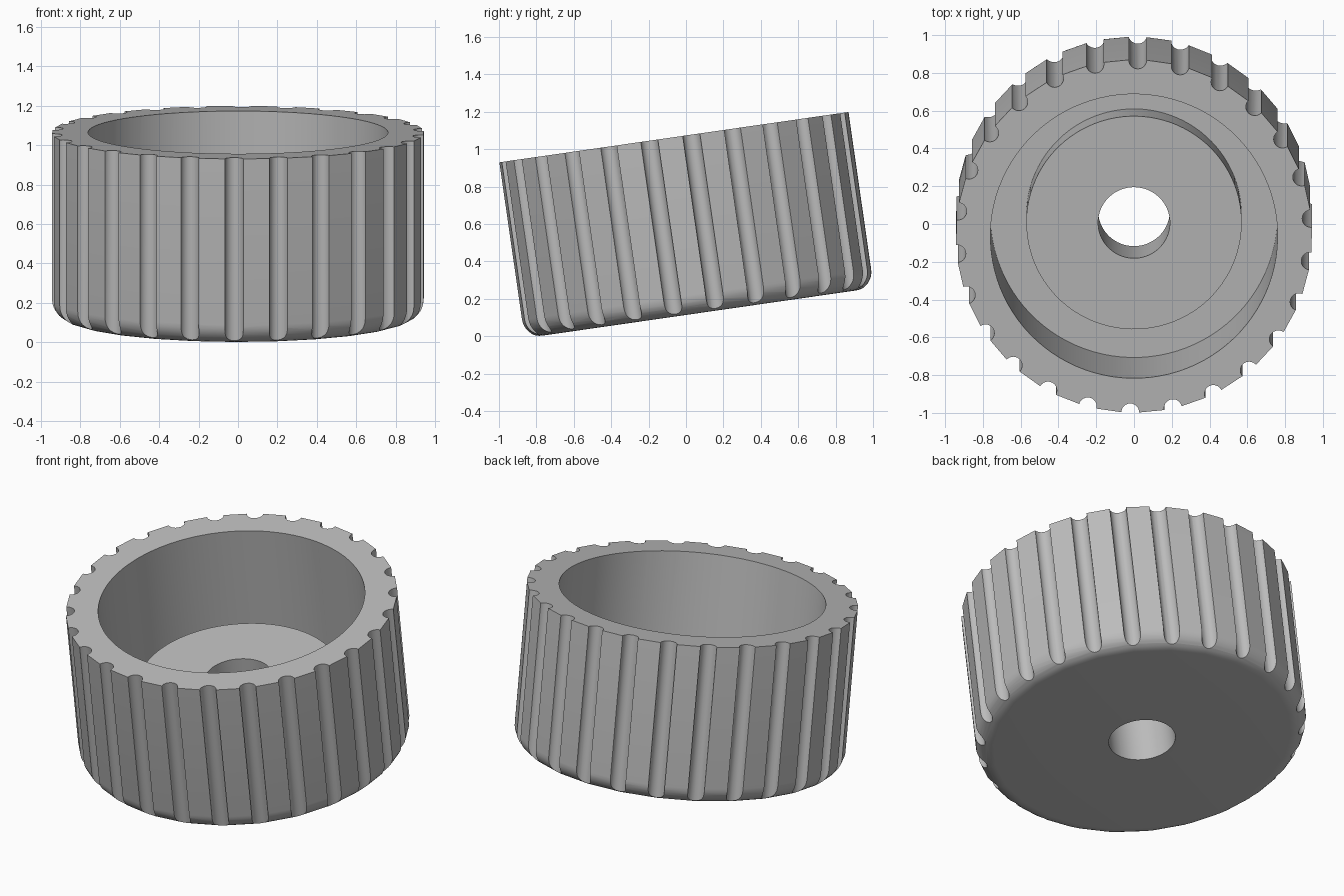
import bpy, bmesh, math
from mathutils import Matrix, Vector

cube = bpy.data.objects.get("Cube")
if cube:
    bpy.data.objects.remove(cube, do_unlink=True)

RADIUS, HEIGHT, FILLET = 0.948, 0.95, 0.1
GROOVES, GROOVE_RADIUS = 26, 0.047
START = -math.pi / 2 - 0.021
TILT = math.radians(8.2)

gray = bpy.data.materials.new("plain gray")
gray.use_nodes = True
color = (0.5, 0.5, 0.5, 1)
gray.diffuse_color = color
gray.node_tree.nodes["Principled BSDF"].inputs["Base Color"].default_value = color


def make_object(name, bm):
    bmesh.ops.recalc_face_normals(bm, faces=bm.faces)
    mesh = bpy.data.meshes.new(name)
    bm.to_mesh(mesh)
    bm.free()
    mesh.materials.append(gray)
    obj = bpy.data.objects.new(name, mesh)
    bpy.context.collection.objects.link(obj)
    return obj


def lathe(name, profile, steps):
    """Turn a (radius, height) profile around the z axis."""
    bm = bmesh.new()
    verts = [bm.verts.new((r * math.cos(START), r * math.sin(START), z)) for r, z in profile]
    edges = [bm.edges.new(pair) for pair in zip(verts, verts[1:])]
    bmesh.ops.spin(bm, geom=verts + edges, cent=(0, 0, 0), axis=(0, 0, 1),
                   angle=math.tau, steps=steps)
    bmesh.ops.remove_doubles(bm, verts=bm.verts, dist=1e-4)
    return make_object(name, bm)


def cut(target, cutter):
    cutter.hide_render = True
    mod = target.modifiers.new("cut", 'BOOLEAN')
    mod.operation, mod.solver, mod.object = 'DIFFERENCE', 'EXACT', cutter
    bpy.context.view_layer.objects.active = target
    bpy.ops.object.modifier_apply(modifier=mod.name)
    bpy.data.objects.remove(cutter, do_unlink=True)


# Outer body: rounded bottom edge, one flat panel between each pair of grooves
arc = [(RADIUS - FILLET + FILLET * math.sin(a), FILLET - FILLET * math.cos(a))
       for a in (math.pi / 2 * i / 8 for i in range(9))]
cup = lathe("ribbed_cup", [(0, 0)] + arc + [(RADIUS, HEIGHT), (0, HEIGHT)], GROOVES)

# Bore around a raised central boss, with a hole right through
bore = lathe("bore_cutter", [(0, -0.1), (0.19, -0.1), (0.19, 0.45), (0.57, 0.45),
                             (0.57, 0.18), (0.76, 0.18), (0.76, 1.1), (0, 1.1)], 96)
cut(cup, bore)

# Grip grooves
bm = bmesh.new()
for i in range(GROOVES):
    a = START + math.tau * i / GROOVES
    place = Matrix.Translation(Vector((0.942 * math.cos(a), 0.942 * math.sin(a), HEIGHT / 2)))
    bmesh.ops.create_cone(bm, cap_ends=True, segments=24, radius1=GROOVE_RADIUS,
                          radius2=GROOVE_RADIUS, depth=HEIGHT + 0.2, matrix=place)
cut(cup, make_object("groove_cutter", bm))

# Smooth shading, then lean the cup back to front
bpy.ops.object.select_all(action='DESELECT')
cup.select_set(True)
bpy.context.view_layer.objects.active = cup
bpy.ops.object.shade_smooth_by_angle(angle=math.radians(30))
cup.rotation_euler.x = TILT
cup.location = (0, 0.071, 0.124)
